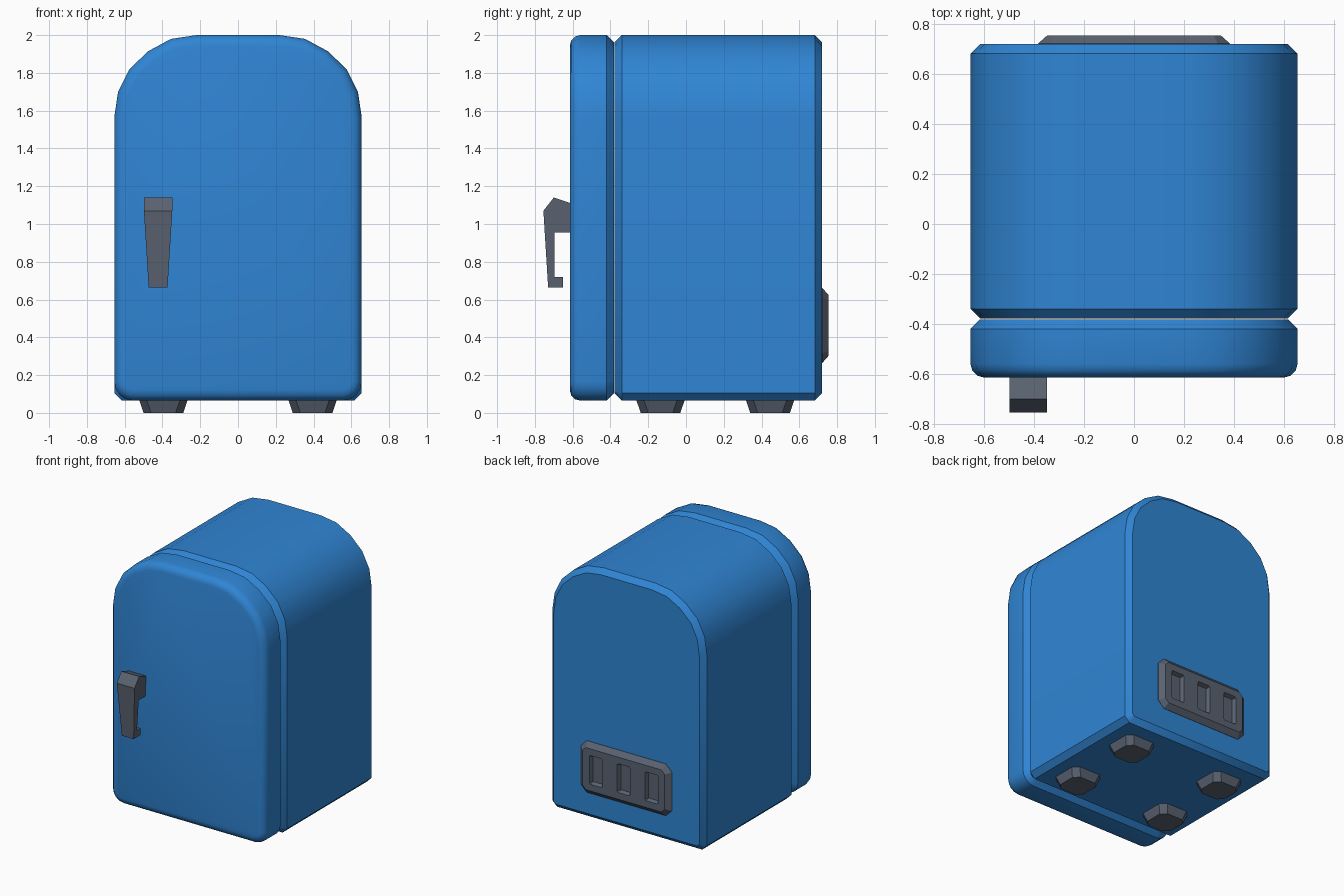
import bpy, bmesh, math
from mathutils import Vector

if "Cube" in bpy.data.objects:
    bpy.data.objects.remove(bpy.data.objects["Cube"])


def material(name, rgb):
    m = bpy.data.materials.new(name)
    m.diffuse_color = (*rgb, 1)
    m.use_nodes = True
    m.node_tree.nodes["Principled BSDF"].inputs["Base Color"].default_value = m.diffuse_color
    return m


BLUE = material("fridge blue", (0.029, 0.235, 0.66))
GREY = material("dark grey", (0.102, 0.123, 0.165))


def loft(name, rings, mat, smooth=None):
    """Skin a list of equal-length 3D rings and cap both ends."""
    bm = bmesh.new()
    rows = [[bm.verts.new(p) for p in ring] for ring in rings]
    n = len(rows[0])
    for a, b in zip(rows, rows[1:]):
        for i in range(n):
            bm.faces.new((a[i], a[(i + 1) % n], b[(i + 1) % n], b[i]))
    bm.faces.new(rows[0])
    bm.faces.new(rows[-1])
    bmesh.ops.recalc_face_normals(bm, faces=bm.faces)
    me = bpy.data.meshes.new(name)
    bm.to_mesh(me)
    bm.free()
    ob = bpy.data.objects.new(name, me)
    bpy.context.collection.objects.link(ob)
    me.materials.append(mat)
    bpy.ops.object.select_all(action='DESELECT')
    bpy.context.view_layer.objects.active = ob
    ob.select_set(True)
    if smooth:
        bpy.ops.object.shade_smooth_by_angle(angle=math.radians(smooth))
    return ob


def inset(loop, d):
    """Shrink a counter-clockwise 2D loop by d with mitred corners."""
    out = []
    for i, p in enumerate(loop):
        p = Vector(p)
        e1 = (p - Vector(loop[i - 1])).normalized()
        e2 = (Vector(loop[(i + 1) % len(loop)]) - p).normalized()
        n1, n2 = Vector((-e1.y, e1.x)), Vector((-e2.y, e2.x))
        out.append(p + (n1 + n2) * (d / (1 + n1.dot(n2))))
    return out


def xz_ring(loop, y, d):
    return [(p[0], y, p[1]) for p in inset(loop, d)]


def octagon(w, h, c):
    """Rectangle of half sizes w, h with corners cut by c."""
    return [(w, -h + c), (w, h - c), (w - c, h), (-w + c, h),
            (-w, h - c), (-w, -h + c), (-w + c, -h), (w - c, -h)]


def arch(corner):
    """Arched outline with the given bottom-right corner points."""
    half = corner + [(0.655, 1.565), (0.635, 1.70), (0.575, 1.82),
                     (0.475, 1.915), (0.355, 1.98), (0.22, 2.0)]
    return half + [(-x, z) for x, z in reversed(half)]


# Cabinet with chamfered front and back rims
body = arch([(0.615, 0.065), (0.655, 0.105)])
loft("cabinet", [xz_ring(body, y, d) for y, d in
                 ((-0.378, 0.038), (-0.34, 0), (0.682, 0), (0.72, 0.038))], BLUE, 35)

# Door with rounded bottom corners and a rounded front rim
R = 0.1
corner = [(0.655 - R + R * math.sin(t), 0.065 + R - R * math.cos(t))
          for t in (math.radians(22.5 * k) for k in range(5))]
door = arch(corner)
r = 0.055
rings = [(-0.382, 0.038), (-0.42, 0)]
rings += [(-0.56 - r * math.sin(t), r - r * math.cos(t))
          for t in (math.radians(30 * k) for k in range(4))]
loft("door", [xz_ring(door, y, d) for y, d in rings], BLUE, 35)

# Hooked handle, tapering towards the bottom
hook = [(-0.61, 1.11), (-0.70, 1.14), (-0.755, 1.07), (-0.73, 0.665), (-0.65, 0.665),
        (-0.65, 0.72), (-0.695, 0.72), (-0.695, 0.955), (-0.61, 0.955)]


def handle_side(s):
    return [(-0.423 + s * (0.05 + 0.025 * min(1, (z - 0.665) / 0.405)), y, z) for y, z in hook]


loft("handle", [handle_side(-1), handle_side(1)], GREY)

# Four tapered feet
for x in (-0.395, 0.395):
    for y in (-0.135, 0.445):
        loft("foot", [[(x + a, y + b, z) for a, b in octagon(w, w, 0.04)]
                      for z, w in ((0, 0.105), (0.068, 0.128))], GREY)

# Rear vent panel with three recessed slots
plate = octagon(0.385, 0.198, 0.05)
panel = loft("vent_panel", [[(x, y, 0.463 + z) for x, z in inset(plate, d)]
                            for y, d in ((0.715, 0), (0.722, 0), (0.755, 0.037))], GREY)
for k in (-1, 0, 1):
    slot = octagon(0.055, 0.11, 0.008)
    cutter = loft("slot_cutter", [[(0.235 * k + x, y, 0.463 + z) for x, z in inset(slot, d)]
                                  for y, d in ((0.727, 0.012), (0.755, 0), (0.80, 0))], GREY)
    cutter.hide_render = True
    mod = panel.modifiers.new("slot", 'BOOLEAN')
    mod.operation = 'DIFFERENCE'
    mod.object = cutter
    mod.solver = 'EXACT'
    bpy.context.view_layer.objects.active = panel
    bpy.ops.object.modifier_apply(modifier=mod.name)
    bpy.data.objects.remove(cutter)
